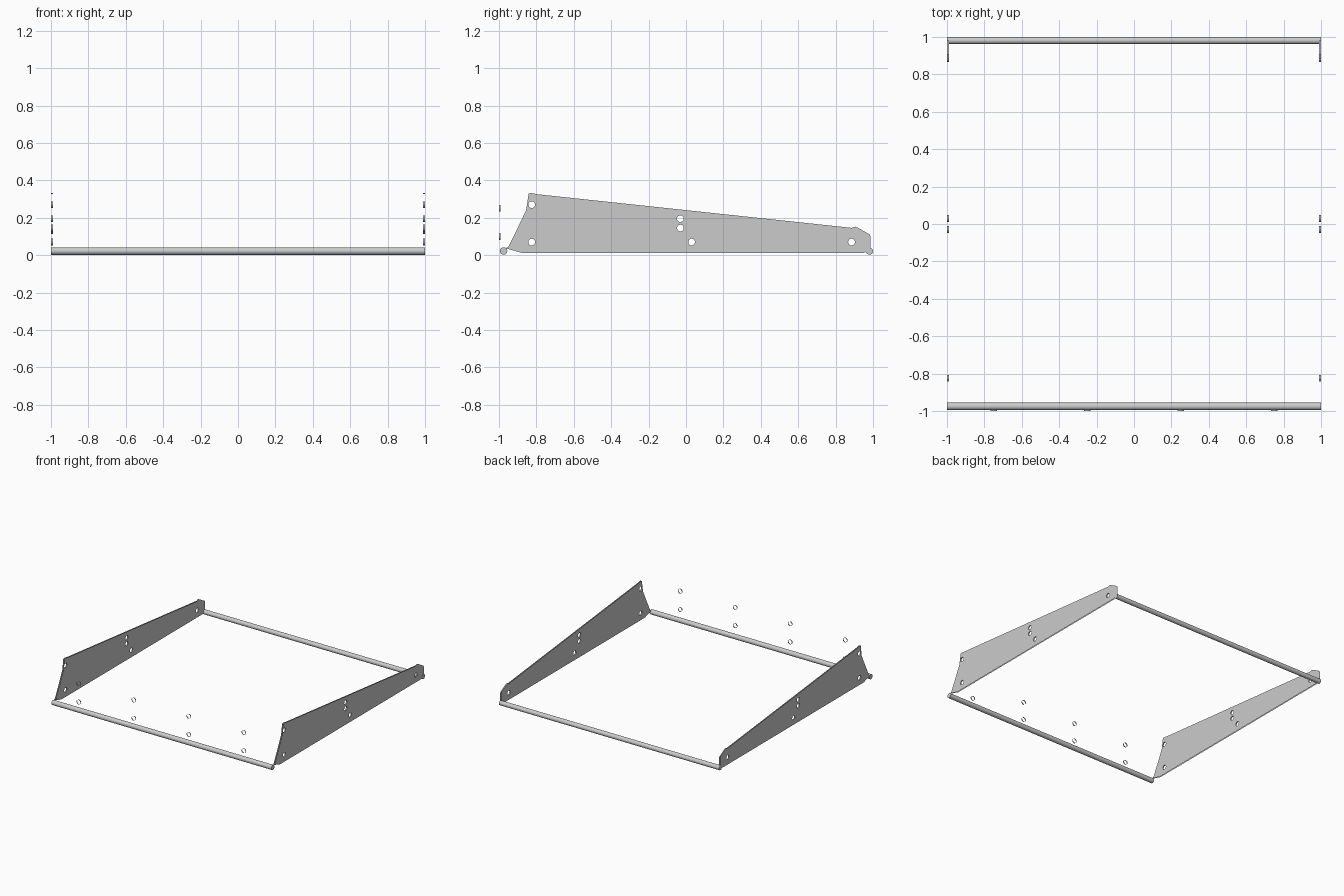
import bpy, bmesh, math
from mathutils import Vector

if "Cube" in bpy.data.objects:
    bpy.data.objects.remove(bpy.data.objects["Cube"])

HOLE_R = 0.018


def finish(bm, name):
    mesh = bpy.data.meshes.new(name)
    bm.to_mesh(mesh)
    bm.free()
    obj = bpy.data.objects.new(name, mesh)
    bpy.context.collection.objects.link(obj)
    return obj


def circle(a, b, r, n=20):
    return [(a + r * math.cos(2 * math.pi * i / n),
             b + r * math.sin(2 * math.pi * i / n)) for i in range(n)]


def wall(bm, a, b):
    # strip between two matching closed loops, each given as vertices
    n = len(a)
    for i in range(n):
        j = (i + 1) % n
        bm.faces.new((a[i], a[j], b[j], b[i]))


# side panel outline and bolt holes in (y, z)
OUTLINE = [(-0.965, 0.037), (-0.94, 0.03), (-0.88, 0.012), (0.95, 0.012),
           (0.975, 0.02), (0.987, 0.04), (0.987, 0.10), (0.98, 0.112),
           (0.92, 0.146), (0.905, 0.152), (0.885, 0.146), (-0.79, 0.325),
           (-0.83, 0.332), (-0.842, 0.328), (-0.847, 0.29), (-0.855, 0.24),
           (-0.90, 0.145), (-0.95, 0.045)]
HOLES = [(-0.825, 0.27), (-0.825, 0.07), (-0.03, 0.195),
         (-0.03, 0.145), (0.03, 0.07), (0.885, 0.07)]


def side_panel(name, side):
    bm = bmesh.new()
    loops = [OUTLINE] + [circle(y, z, HOLE_R) for y, z in HOLES]
    sheets = []
    # outer and inner skins with open holes
    for x, facing in ((side * 0.999, side), (side * 0.99, -side)):
        rings, edges = [], []
        for pts in loops:
            vs = [bm.verts.new((x, y, z)) for y, z in pts]
            edges += [bm.edges.new((vs[i], vs[(i + 1) % len(vs)]))
                      for i in range(len(vs))]
            rings.append(vs)
        res = bmesh.ops.triangle_fill(bm, use_beauty=True, edges=edges,
                                      normal=Vector((facing, 0, 0)))
        for f in res["geom"]:
            if isinstance(f, bmesh.types.BMFace):
                f.normal_update()
                if f.normal.x * facing < 0:
                    f.normal_flip()
        sheets.append(rings)
    # hole linings
    for a, b in zip(sheets[0][1:], sheets[1][1:]):
        wall(bm, a, b)
    # rounded corner edges of the upper outline
    a, b = sheets[0][0], sheets[1][0]
    for i in (7, 8, 9, 12):
        bm.faces.new((a[i], a[i + 1], b[i + 1], b[i]))
    finish(bm, name)


side_panel("right_side_panel", 1)
side_panel("left_side_panel", -1)


# long rods across front and back
def rod(name, y, z, r):
    bpy.ops.mesh.primitive_cylinder_add(vertices=16, radius=r, depth=2.0,
                                        location=(0, y, z),
                                        rotation=(0, math.pi / 2, 0))
    obj = bpy.context.object
    obj.name = name
    bpy.ops.object.shade_smooth_by_angle(angle=math.radians(30))


rod("front_rod", -0.975, 0.022, 0.02)
rod("back_rod", 0.981, 0.021, 0.019)

# open bolt-hole linings of the front board
for x in (-0.75, -0.25, 0.25, 0.75):
    for z in (0.10, 0.25):
        bm = bmesh.new()
        pts = circle(x, z, HOLE_R)
        wall(bm, [bm.verts.new((px, -1.0, pz)) for px, pz in pts],
             [bm.verts.new((px, -0.991, pz)) for px, pz in pts])
        finish(bm, "front_hole_lining")
